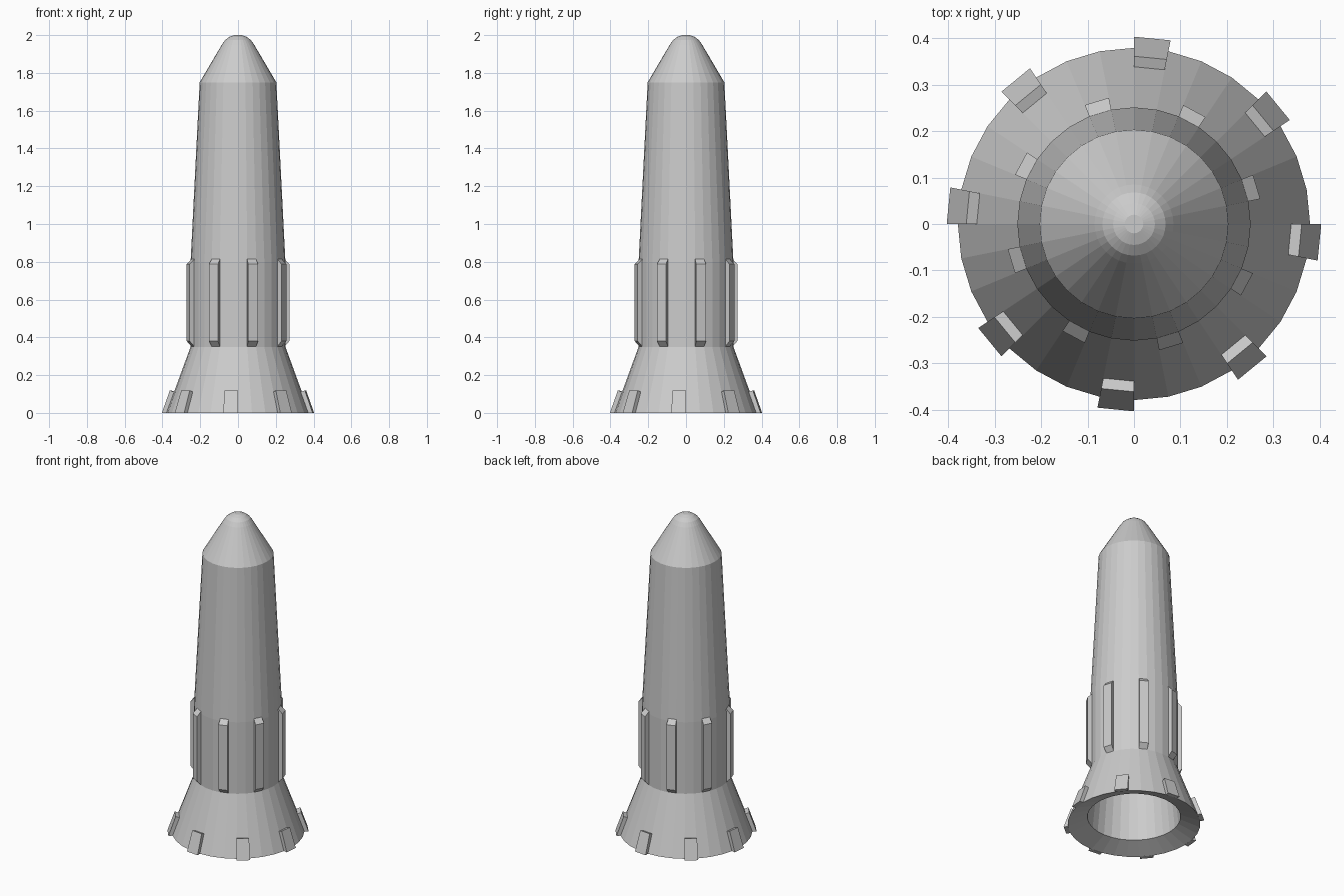
import bpy, bmesh
from math import sin, cos, pi

if "Cube" in bpy.data.objects:
    bpy.data.objects.remove(bpy.data.objects["Cube"])

SIDES = 32
STEP = 2 * pi / SIDES


def finish(name, bm):
    bmesh.ops.remove_doubles(bm, verts=bm.verts, dist=1e-5)
    bmesh.ops.recalc_face_normals(bm, faces=bm.faces)
    mesh = bpy.data.meshes.new(name)
    bm.to_mesh(mesh)
    bm.free()
    obj = bpy.data.objects.new(name, mesh)
    bpy.context.collection.objects.link(obj)
    return obj


def ring_point(r, z, i):
    return (r * cos(i * STEP), r * sin(i * STEP), z)


def lathe(name, profile):
    """Revolve an (r, z) profile; both ends are capped with a flat polygon."""
    bm = bmesh.new()
    rings = [[bm.verts.new(ring_point(r, z, i)) for i in range(SIDES)]
             for r, z in profile]
    for a, b in zip(rings, rings[1:]):
        for i in range(SIDES):
            j = (i + 1) % SIDES
            bm.faces.new((a[i], a[j], b[j], b[i]))
    bm.faces.new(rings[0])
    bm.faces.new(rings[-1])
    return finish(name, bm)


def facet_blocks(name, profile, first):
    """Eight closed blocks, each one hull facet wide, on every fourth facet."""
    bm = bmesh.new()
    n = len(profile)
    for k in range(8):
        i = first + 4 * k
        a = [bm.verts.new(ring_point(r, z, i)) for r, z in profile]
        b = [bm.verts.new(ring_point(r, z, i + 1)) for r, z in profile]
        bm.faces.new(a)
        bm.faces.new(b[::-1])
        for p in range(n):
            q = (p + 1) % n
            bm.faces.new((a[p], b[p], b[q], a[q]))
    return finish(name, bm)


# Hull: hollow engine bay, recessed rim, flared skirt, body, rounded nose
lathe("hull", [
    (0.22, 0.60), (0.235, 0.35), (0.266, 0.045), (0.379, 0.0),
    (0.251, 0.35), (0.251, 0.80), (0.203, 1.75),
    (0.085, 1.95), (0.068, 1.974), (0.045, 1.991), (0.02, 2.0),
])

# Long ribs with bevelled ends on the lower body
facet_blocks("body_ribs", [
    (0.249, 0.35), (0.277, 0.38), (0.277, 0.787), (0.248, 0.817)], 1)

# Short clamps around the skirt's bottom edge
facet_blocks("skirt_clamps", [
    (0.378, 0.0), (0.403, 0.0), (0.361, 0.119), (0.338, 0.111)], -1)
